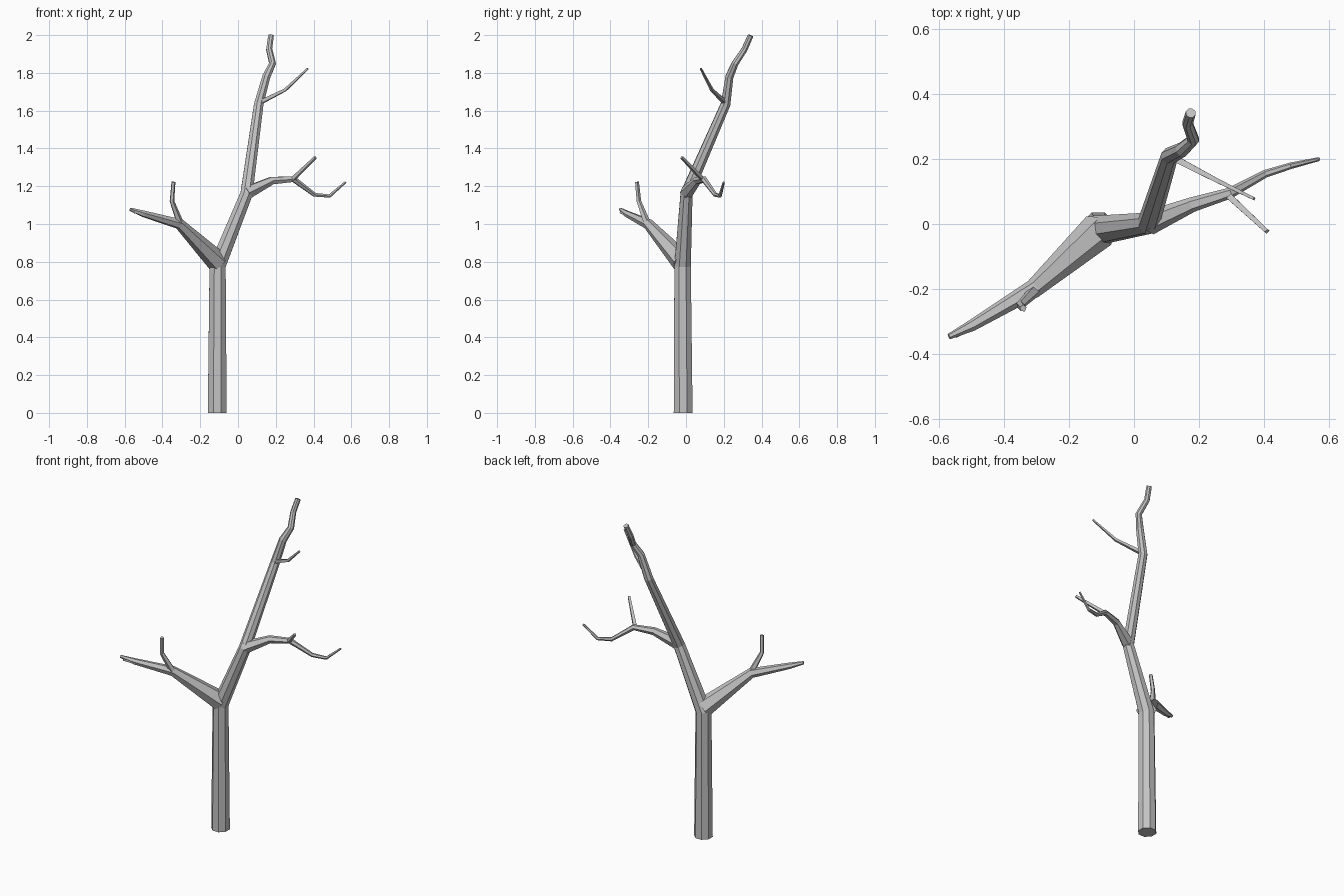
import bpy, bmesh, math
from mathutils import Vector

if "Cube" in bpy.data.objects:
    bpy.data.objects.remove(bpy.data.objects["Cube"])

bark = bpy.data.materials.new("grey bark")
bark.diffuse_color = (0.55, 0.55, 0.55, 1)
bark.use_nodes = True
bark.node_tree.nodes["Principled BSDF"].inputs["Base Color"].default_value = bark.diffuse_color


def limb(name, sides, points, phase=0.5):
    """Faceted tapering tube through (x, y, z, radius) points, mitred at bends."""
    pts = [Vector(p[:3]) for p in points]
    segs = [(b - a).normalized() for a, b in zip(pts, pts[1:])]
    ref = Vector((0, 1, 0)) if abs(segs[0].z) > 0.9 else Vector((0, 0, 1))
    bm = bmesh.new()
    rings = []
    for i, p in enumerate(pts):
        before, after = segs[max(i - 1, 0)], segs[min(i, len(segs) - 1)]
        axis = (before + after).normalized()
        # carry the ring orientation along the limb
        ref = (ref - axis * ref.dot(axis)).normalized()
        side = axis.cross(ref)
        r = points[i][3]
        ring = []
        for k in range(sides):
            a = 2 * math.pi * (k + phase) / sides
            ring.append(bm.verts.new(p + r * (math.cos(a) * ref + math.sin(a) * side)))
        rings.append(ring)
    for lo, hi in zip(rings, rings[1:]):
        for k in range(sides):
            n = (k + 1) % sides
            bm.faces.new((lo[k], lo[n], hi[n], hi[k]))
    bm.faces.new(rings[0][::-1])
    bm.faces.new(rings[-1])
    bmesh.ops.recalc_face_normals(bm, faces=bm.faces)
    mesh = bpy.data.meshes.new(name)
    bm.to_mesh(mesh)
    bm.free()
    mesh.materials.append(bark)
    obj = bpy.data.objects.new(name, mesh)
    bpy.context.collection.objects.link(obj)
    return obj


# Trunk bending into the main leader
limb("trunk", 8, [
    (-0.11, -0.015, 0.0, 0.054), (-0.108, -0.018, 0.78, 0.047),
    (0.045, 0.003, 1.16, 0.035), (0.11, 0.21, 1.635, 0.027),
    (0.15, 0.23, 1.78, 0.023), (0.183, 0.26, 1.85, 0.019),
    (0.165, 0.31, 1.925, 0.017), (0.175, 0.342, 1.998, 0.016)])

# Low thick branch on the left with its upright twig and split tip
limb("left_branch", 6, [
    (-0.108, -0.02, 0.80, 0.058), (-0.31, -0.2, 1.0, 0.029),
    (-0.5, -0.313, 1.054, 0.018), (-0.57, -0.347, 1.078, 0.009)])
limb("left_twig", 5, [
    (-0.305, -0.205, 1.0, 0.02), (-0.35, -0.25, 1.12, 0.013),
    (-0.342, -0.26, 1.223, 0.011)])
limb("left_tip_bud", 4, [
    (-0.49, -0.313, 1.05, 0.012), (-0.55, -0.347, 1.062, 0.006)])

# Drooping branch on the right with its forked twig
limb("right_branch", 6, [
    (0.045, 0.003, 1.165, 0.038), (0.18, 0.06, 1.23, 0.023),
    (0.295, 0.095, 1.237, 0.017), (0.405, 0.155, 1.155, 0.012),
    (0.485, 0.18, 1.148, 0.010), (0.57, 0.2, 1.222, 0.006)])
limb("right_twig", 4, [
    (0.285, 0.093, 1.232, 0.014), (0.41, -0.023, 1.353, 0.009)])

# Thin twig high on the leader
limb("upper_twig", 4, [
    (0.11, 0.21, 1.64, 0.015), (0.25, 0.137, 1.71, 0.010),
    (0.37, 0.078, 1.823, 0.006)])
